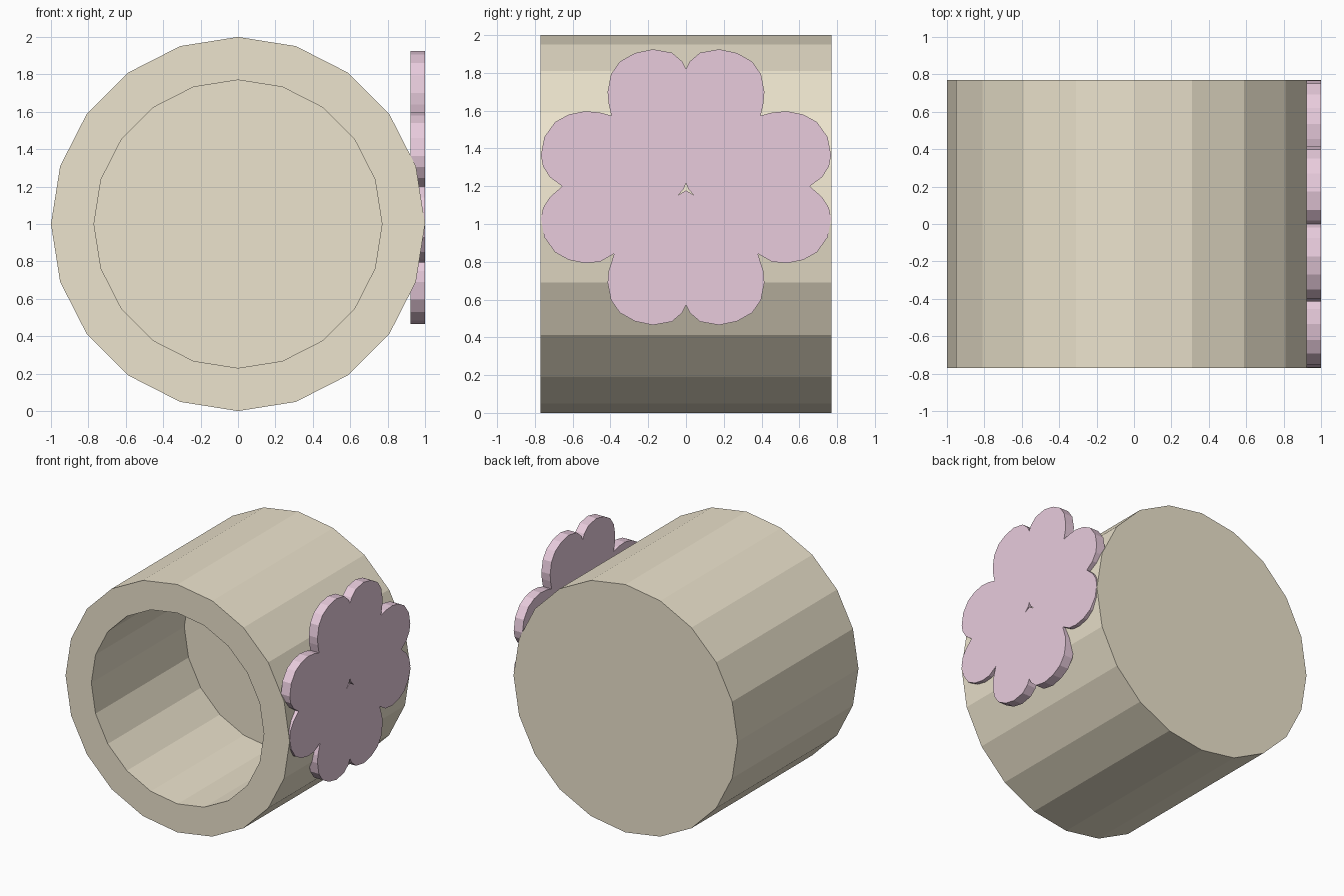
import bpy, bmesh, math
from mathutils import Matrix

if "Cube" in bpy.data.objects:
    bpy.data.objects.remove(bpy.data.objects["Cube"])


def paint(obj, name, rgb):
    mat = bpy.data.materials.new(name)
    mat.diffuse_color = (*rgb, 1)
    mat.use_nodes = True
    mat.node_tree.nodes["Principled BSDF"].inputs["Base Color"].default_value = mat.diffuse_color
    obj.data.materials.append(mat)


# Cup: 20-sided barrel lying along y, open at the front
SIDES, HALF, FLOOR = 20, 0.77, 0.415
bm = bmesh.new()


def ring(radius, y):
    angles = [2 * math.pi * i / SIDES for i in range(SIDES)]
    return [bm.verts.new((radius * math.sin(a), y, 1 + radius * math.cos(a))) for a in angles]


rings = [ring(1, HALF), ring(1, -HALF), ring(0.77, -HALF), ring(0.77, FLOOR)]
for a, b in zip(rings, rings[1:]):
    for i in range(SIDES):
        j = (i + 1) % SIDES
        bm.faces.new((a[i], a[j], b[j], b[i]))
bm.faces.new(rings[0])
bm.faces.new(rings[-1])
bmesh.ops.recalc_face_normals(bm, faces=bm.faces)
mesh = bpy.data.meshes.new("cup")
bm.to_mesh(mesh)
bm.free()
cup = bpy.data.objects.new("cup", mesh)
bpy.context.collection.objects.link(cup)
paint(cup, "beige", (0.84, 0.77, 0.61))

# Flower: one quarter of the petal outline, mirrored down and across
MID = 1.195
top_petal = [(0, 1.82), (0.02, 1.86), (0.075, 1.907), (0.175, 1.925), (0.27, 1.905),
             (0.35, 1.86), (0.397, 1.793), (0.415, 1.70), (0.41, 1.64)]
side_petal = [(0.455, 1.59), (0.535, 1.597), (0.62, 1.58), (0.693, 1.54), (0.75, 1.46),
              (0.768, 1.363), (0.757, 1.305), (0.72, 1.247)]


def flip(points):
    return [(y, 2 * MID - z) for y, z in reversed(points)]


half = (top_petal + [(0.395, 1.573)] + side_petal + [(0.655, 1.2)]
        + flip(side_petal) + [(0.38, 0.843)] + flip(top_petal))
outline = half + [(-y, z) for y, z in reversed(half[1:-1])]
# Small chevron gap left between the petals at the centre
gap = [(0, 1.217), (0.012, 1.185), (0.045, 1.15), (0, 1.178), (-0.045, 1.15), (-0.012, 1.185)]

curve = bpy.data.curves.new("flower", "CURVE")
curve.dimensions = "2D"
curve.fill_mode = "BOTH"
curve.extrude = 0.039
for points in (outline, gap):
    spline = curve.splines.new("POLY")
    spline.points.add(len(points) - 1)
    spline.use_cyclic_u = True
    spline.use_smooth = False
    for p, (y, z) in zip(spline.points, points):
        p.co = (y, z, 0, 1)
flower = bpy.data.objects.new("flower", curve)
bpy.context.collection.objects.link(flower)
# Stand the outline up in the yz plane, facing +x
flower.matrix_world = Matrix(((0, 0, 1, 0.961), (1, 0, 0, 0), (0, 1, 0, 0), (0, 0, 0, 1)))
bpy.context.view_layer.objects.active = flower
flower.select_set(True)
bpy.ops.object.convert(target="MESH")
flower = bpy.context.object
flower.name = "flower"
if not flower.data.materials:
    paint(flower, "pink", (0.81, 0.60, 0.72))
